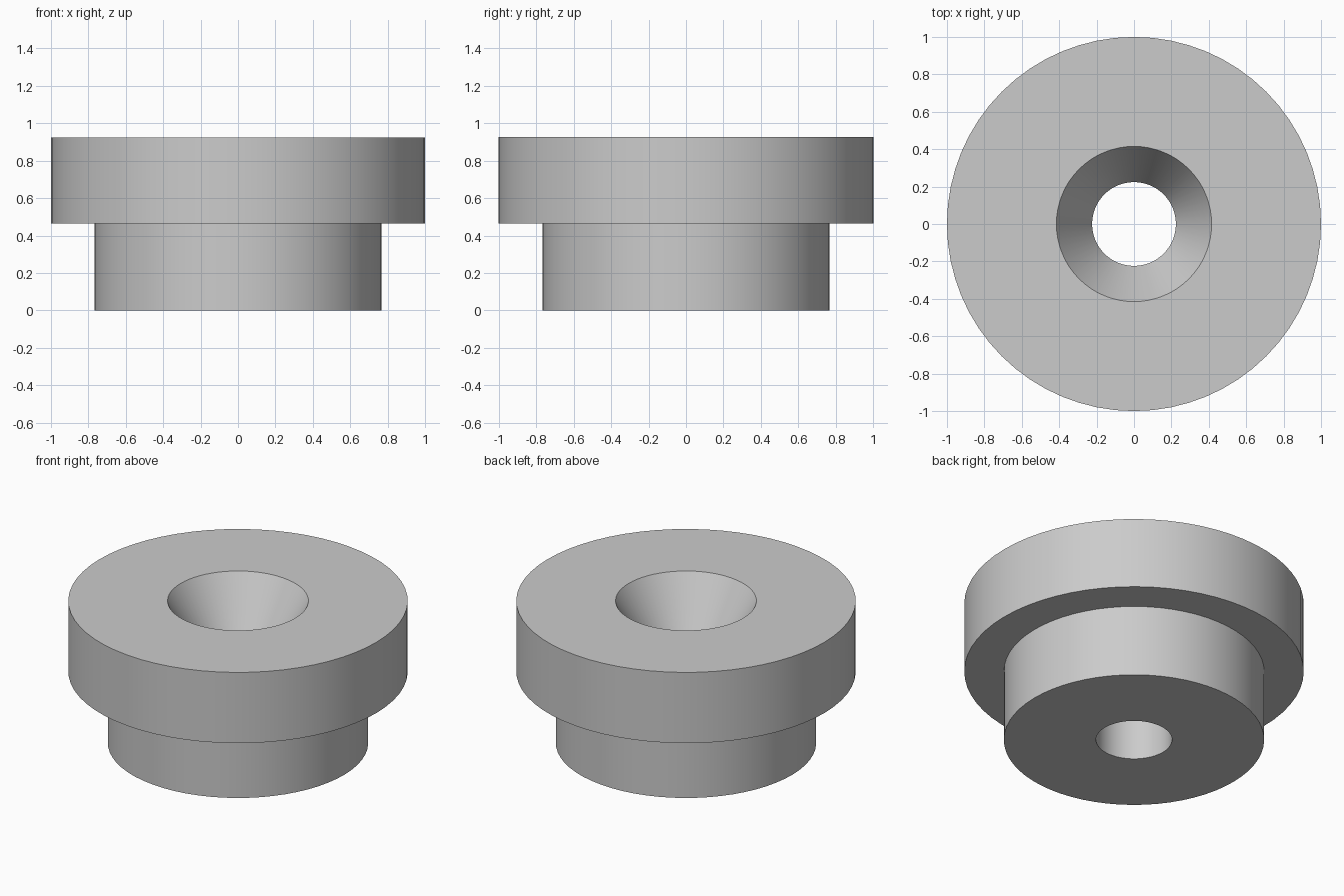
import bpy, bmesh, math

default = bpy.data.objects.get("Cube")
if default:
    bpy.data.objects.remove(default, do_unlink=True)

SEGMENTS = 64
HEIGHT, STEP = 0.925, 0.465
FLANGE_R, HUB_R = 1.0, 0.767
BORE_R, SINK_R, SINK_DEPTH = 0.224, 0.415, 0.32


def make_material(name, colour):
    mat = bpy.data.materials.new(name)
    mat.use_nodes = True
    mat.diffuse_color = colour
    mat.node_tree.nodes["Principled BSDF"].inputs["Base Color"].default_value = colour
    return mat


def lathe(name, profile, mat):
    """Revolve a closed (radius, height) profile around the z axis."""
    bm = bmesh.new()
    verts = [bm.verts.new((r, 0, z)) for r, z in profile]
    edges = [bm.edges.new((v, verts[(i + 1) % len(verts)])) for i, v in enumerate(verts)]
    bmesh.ops.spin(bm, geom=verts + edges, cent=(0, 0, 0), axis=(0, 0, 1),
                   angle=math.tau, steps=SEGMENTS, use_merge=True)
    bmesh.ops.remove_doubles(bm, verts=bm.verts[:], dist=0.0001)
    bmesh.ops.recalc_face_normals(bm, faces=bm.faces[:])
    mesh = bpy.data.meshes.new(name)
    bm.to_mesh(mesh)
    bm.free()
    mesh.materials.append(mat)
    obj = bpy.data.objects.new(name, mesh)
    bpy.context.collection.objects.link(obj)
    bpy.ops.object.select_all(action="DESELECT")
    obj.select_set(True)
    bpy.context.view_layer.objects.active = obj
    bpy.ops.object.shade_smooth_by_angle(angle=math.radians(25))
    return obj


grey = make_material("light grey", (0.6, 0.6, 0.6, 1))

# Stepped bushing: hub below, wide flange above, countersunk through bore
lathe("flanged_bushing", [
    (BORE_R, 0), (HUB_R, 0), (HUB_R, STEP), (FLANGE_R, STEP),
    (FLANGE_R, HEIGHT), (SINK_R, HEIGHT), (BORE_R, HEIGHT - SINK_DEPTH),
], grey)
